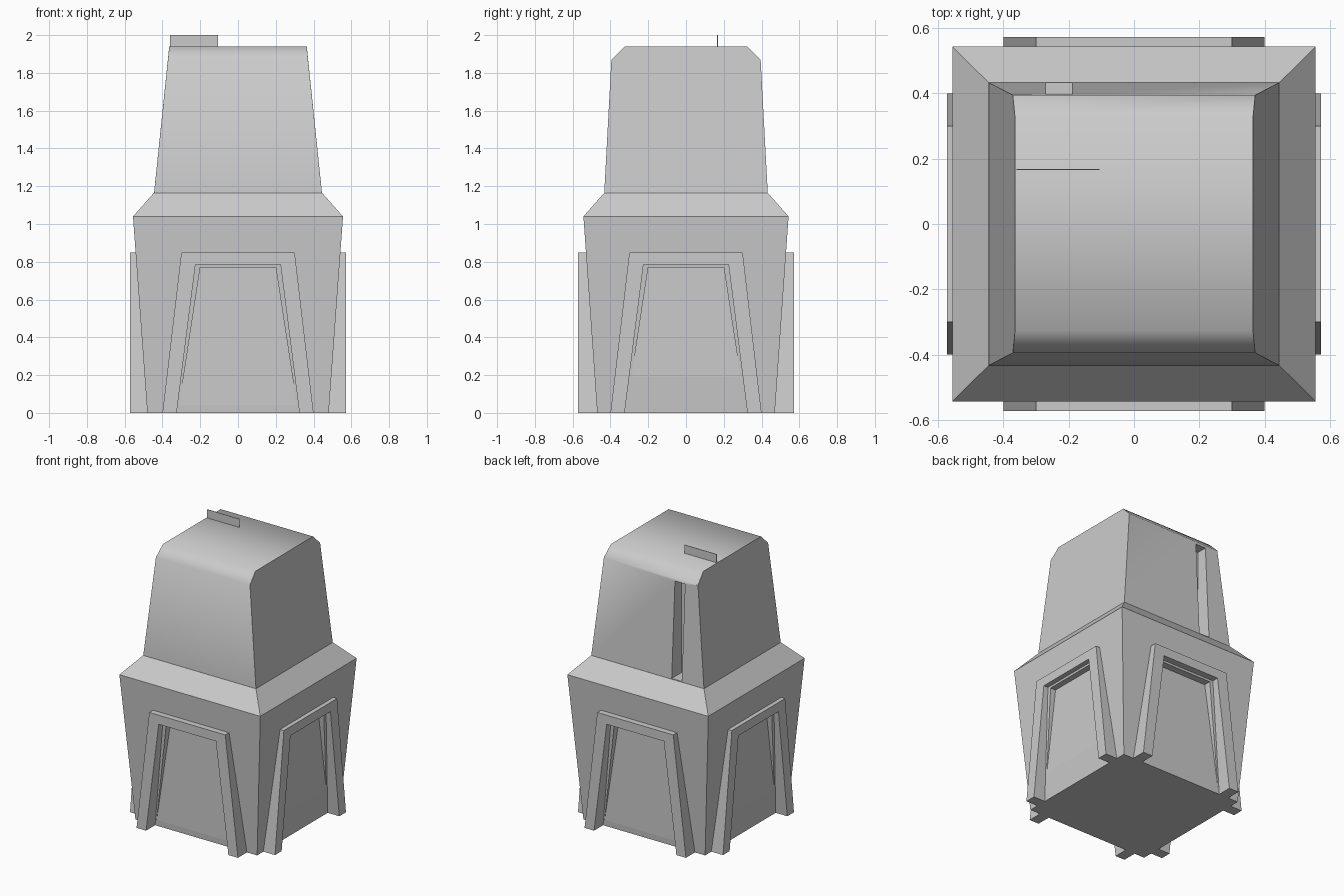
import bpy, bmesh, math
from mathutils import Matrix

if "Cube" in bpy.data.objects:
    bpy.data.objects.remove(bpy.data.objects["Cube"])

grey = bpy.data.materials.new("plain_grey")
grey.diffuse_color = (0.6, 0.6, 0.6, 1)
grey.use_nodes = True
grey.node_tree.nodes["Principled BSDF"].inputs["Base Color"].default_value = grey.diffuse_color


def finish(name, bm):
    bmesh.ops.recalc_face_normals(bm, faces=bm.faces)
    mesh = bpy.data.meshes.new(name)
    bm.to_mesh(mesh)
    bm.free()
    ob = bpy.data.objects.new(name, mesh)
    bpy.context.collection.objects.link(ob)
    mesh.materials.append(grey)
    return ob


def loft(name, rings):
    """Closed solid through rings with equal point counts."""
    bm = bmesh.new()
    vs = [[bm.verts.new(p) for p in r] for r in rings]
    n = len(vs[0])
    for a, b in zip(vs, vs[1:]):
        for i in range(n):
            j = (i + 1) % n
            bm.faces.new((a[i], a[j], b[j], b[i]))
    bm.faces.new(vs[0])
    bm.faces.new(vs[-1])
    return finish(name, bm)


def rect(hx, hy, z):
    return [(-hx, -hy, z), (hx, -hy, z), (hx, hy, z), (-hx, hy, z)]


def prism(name, outline, near, far, quarter=0):
    """Extrude an (x, z) outline towards -y, then turn it to a side."""
    ob = loft(name, [[(x, -d, z) for x, z in outline] for d in (near, far)])
    ob.data.transform(Matrix.Rotation(quarter * math.pi / 2, 4, 'Z'))
    return ob


def cut(target, cutter):
    m = target.modifiers.new("cut", 'BOOLEAN')
    m.operation = 'DIFFERENCE'
    m.solver = 'EXACT'
    m.object = cutter
    cutter.hide_render = True
    cutter.hide_viewport = True
    cutter.display_type = 'WIRE'


# flared base with sloped shoulder
base = loft("base_body", [rect(0.48, 0.47, 0), rect(0.556, 0.543, 1.04),
                          rect(0.445, 0.433, 1.165)])

# door frame and door recess on each of the four sides
frame = [(-0.40, 0), (-0.30, 0.85), (0.30, 0.85), (0.40, 0),
         (0.325, 0), (0.225, 0.785), (-0.225, 0.785), (-0.325, 0)]
recess = [(-0.314, 0.02), (-0.20, 0.77), (0.20, 0.77), (0.314, 0.02)]
for q, side in enumerate(("front", "right", "back", "left")):
    prism(side + "_door_frame", frame, 0.46, 0.572, q)
    cut(base, prism(side + "_recess_cutter", recess,
                    0.494 if q % 2 else 0.473, 0.7, q))

# hood: side profile lofted across its width, sides leaning inwards
profile = [(-0.433, 1.16, 0.445), (-0.395, 1.87, 0.371), (-0.325, 1.94, 0.364),
           (0.325, 1.94, 0.364), (0.395, 1.87, 0.371), (0.433, 1.16, 0.445)]
hood = loft("hood", [[(s * hx, y, z) for y, z, hx in profile] for s in (-1, 1)])

# tall slot in the back of the hood
slot = [(0.19, 1.17), (0.19, 1.85), (0.27, 1.85), (0.27, 1.17)]
cut(hood, prism("slot_cutter", slot, 0.32, 0.6, 2))

# thin upright fin on the roof
loft("roof_fin", [[(x, y + 0.167, z) for x, y, _ in rect(0, 0.002, 0)[1:3]
                   for x in ((-0.36, -0.105) if y < 0 else (-0.105, -0.36))]
                  for z in (1.93, 2.0)])

# soft bends over the hood, crisp edges elsewhere
bpy.ops.object.select_all(action='DESELECT')
hood.select_set(True)
bpy.context.view_layer.objects.active = hood
bpy.ops.object.shade_smooth_by_angle(angle=math.radians(50))
